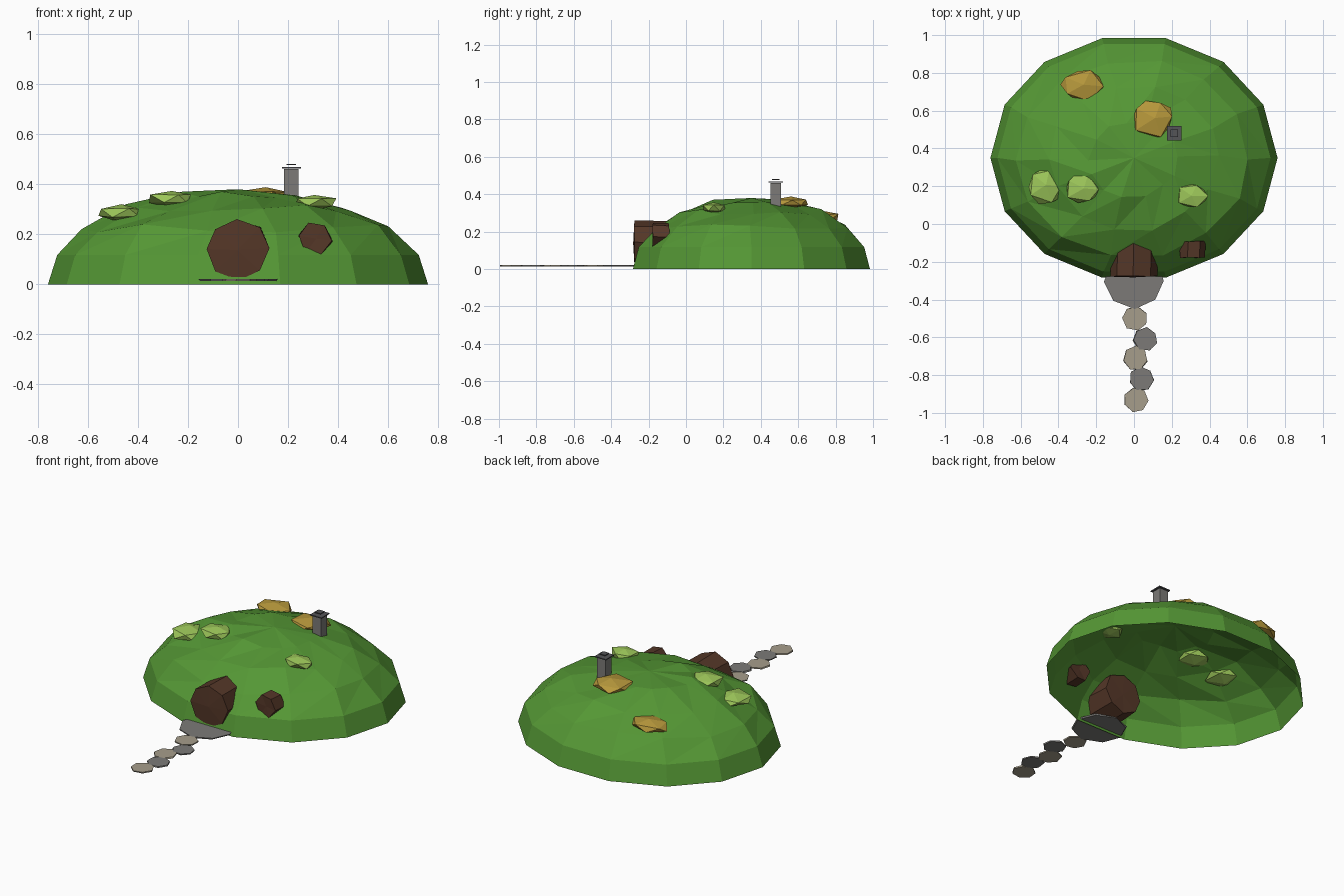
import bpy, bmesh, math, random
from mathutils import Vector, Matrix

if "Cube" in bpy.data.objects:
    bpy.data.objects.remove(bpy.data.objects["Cube"])

random.seed(4)
RX, RY, RZ, CY = 0.76, 0.65, 0.38, 0.35


def material(name, rgb):
    m = bpy.data.materials.new(name)
    m.diffuse_color = (*rgb, 1)
    m.use_nodes = True
    m.node_tree.nodes["Principled BSDF"].inputs["Base Color"].default_value = m.diffuse_color
    return m


GRASS = material("grass", (0.09, 0.31, 0.035))
LEAF = material("leaf", (0.33, 0.56, 0.10))
STRAW = material("straw", (0.48, 0.32, 0.045))
WOOD = material("wood", (0.09, 0.038, 0.021))
PALE = material("pale_stone", (0.38, 0.34, 0.26))
STONE = material("stone", (0.2, 0.195, 0.185))
SLATE = material("slate", (0.09, 0.09, 0.095))


def finish(bm, name, mat):
    bmesh.ops.recalc_face_normals(bm, faces=bm.faces)
    me = bpy.data.meshes.new(name)
    bm.to_mesh(me)
    bm.free()
    me.materials.append(mat)
    ob = bpy.data.objects.new(name, me)
    bpy.context.collection.objects.link(ob)
    return ob


def jitter(v, a):
    v.co += Vector([random.uniform(-a, a) for _ in range(3)])


def disc(name, loc, radii, depth, sides, mat, wobble=0.0, turn=0.0, along_y=False):
    """Flat-faced prism, lying flat or facing the front."""
    bm = bmesh.new()
    bmesh.ops.create_cone(bm, cap_ends=True, cap_tris=True, segments=sides,
                          radius1=1, radius2=1, depth=depth)
    rot = Matrix.Rotation(turn, 4, 'Z')
    scale = Matrix.Diagonal((radii[0], radii[1], 1, 1))
    tip = Matrix.Rotation(math.pi / 2, 4, 'X') if along_y else Matrix()
    bmesh.ops.transform(bm, matrix=Matrix.Translation(loc) @ tip @ scale @ rot, verts=bm.verts)
    for v in bm.verts:
        z = v.co.z
        jitter(v, wobble)
        if not along_y:
            v.co.z = z
    return finish(bm, name, mat)


def box(name, loc, size, mat):
    bm = bmesh.new()
    bmesh.ops.create_cube(bm, size=1)
    bmesh.ops.transform(bm, matrix=Matrix.Translation(loc) @ Matrix.Diagonal((*size, 1)),
                        verts=bm.verts)
    return finish(bm, name, mat)


# Grassy mound: open half of a low-poly sphere, roughened towards the top
bm = bmesh.new()
bmesh.ops.create_uvsphere(bm, u_segments=14, v_segments=10, radius=1)
bmesh.ops.delete(bm, geom=[v for v in bm.verts if v.co.z < -0.01], context='VERTS')
bmesh.ops.rotate(bm, verts=bm.verts, matrix=Matrix.Rotation(math.pi / 2, 3, 'Z'))
for v in bm.verts:
    high = v.co.z
    v.co = Vector((v.co.x * RX, v.co.y * RY + CY, v.co.z * RZ))
    if 0.4 < high < 0.99:
        jitter(v, 0.016)
    elif high < 0.01:
        v.co.z = 0
bmesh.ops.triangulate(bm, faces=bm.faces, quad_method='ALTERNATE')
finish(bm, "mound", GRASS)

# Round door and window frames
disc("door", (0, -0.185, 0.14), (0.122, 0.12), 0.19, 8, WOOD, 0.005, 0.0, True)
disc("window", (0.31, -0.135, 0.182), (0.067, 0.067), 0.09, 6, WOOD, 0.005, 0.4, True)

# Doorstep and stepping stones
disc("doorstep", (0, -0.3, 0.017), (0.155, 0.15), 0.008, 8, STONE, 0.006)
path = [(0.005, -0.5), (0.06, -0.61), (0.008, -0.71), (0.04, -0.82), (0.01, -0.932)]
for i, (x, y) in enumerate(path):
    disc(f"stepping_stone_{i + 1}", (x, y, 0.017), (0.065, 0.064), 0.008, 7,
         STONE if i % 2 else PALE, 0.003, math.pi / 2 + i)

# Flattened shrubs and straw patches on the mound
patches = [("shrub", -0.47, 0.2, 0.095, 0.105, LEAF), ("shrub", -0.27, 0.19, 0.1, 0.088, LEAF),
           ("shrub", 0.31, 0.15, 0.092, 0.068, LEAF), ("straw_patch", -0.265, 0.73, 0.128, 0.092, STRAW),
           ("straw_patch", 0.105, 0.56, 0.12, 0.105, STRAW)]
for i, (name, x, y, rx, ry, mat) in enumerate(patches):
    z = RZ * math.sqrt(1 - (x / RX) ** 2 - ((y - CY) / RY) ** 2)
    bm = bmesh.new()
    bmesh.ops.create_icosphere(bm, subdivisions=1, radius=1)
    for v in bm.verts:
        jitter(v, 0.1)
        v.co = Vector((v.co.x * rx + x, v.co.y * ry + y, v.co.z * 0.033 + z))
    finish(bm, f"{name}_{i + 1}", mat)

# Chimney with two thin cap slabs
box("chimney_stack", (0.213, 0.48, 0.395), (0.058, 0.058, 0.13), STONE)
box("chimney_cap", (0.213, 0.48, 0.465), (0.076, 0.076, 0.006), SLATE)
box("chimney_top", (0.213, 0.48, 0.479), (0.038, 0.038, 0.005), SLATE)
